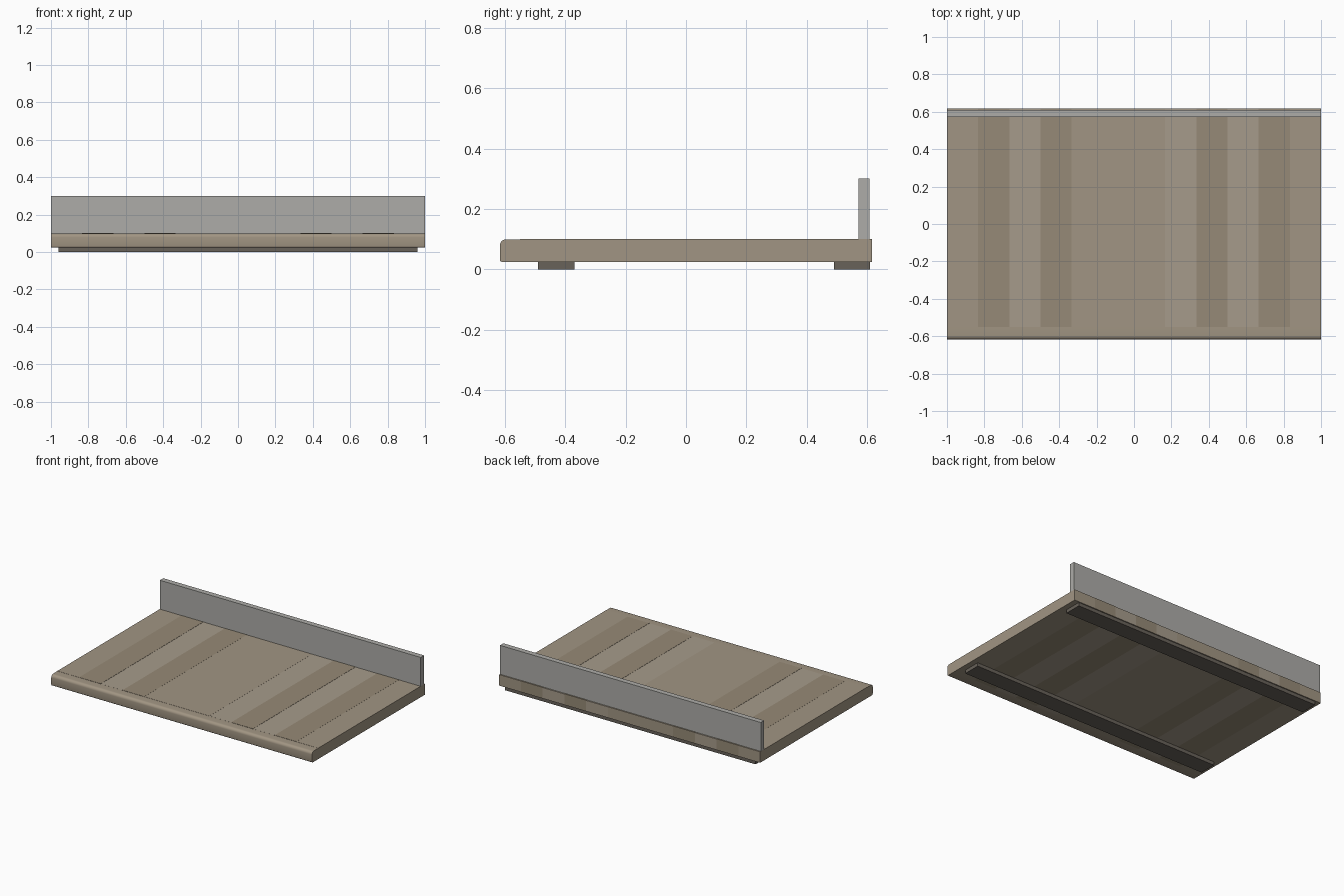
import bpy, bmesh, math

if "Cube" in bpy.data.objects:
    bpy.data.objects.remove(bpy.data.objects["Cube"])


def material(name, rgb):
    m = bpy.data.materials.new(name)
    # screen colour converted to linear
    m.diffuse_color = [(c / 255) ** 2.2 for c in rgb] + [1]
    m.use_nodes = True
    m.node_tree.nodes["Principled BSDF"].inputs["Base Color"].default_value = m.diffuse_color
    return m


def prism(name, profile, x0, x1, mat):
    """Extrude a (y, z) outline along x."""
    bm = bmesh.new()
    face = bm.faces.new([bm.verts.new((x0, y, z)) for y, z in profile])
    new = bmesh.ops.extrude_face_region(bm, geom=[face])["geom"]
    verts = [g for g in new if isinstance(g, bmesh.types.BMVert)]
    bmesh.ops.translate(bm, verts=verts, vec=(x1 - x0, 0, 0))
    bmesh.ops.recalc_face_normals(bm, faces=bm.faces)
    me = bpy.data.meshes.new(name)
    bm.to_mesh(me)
    bm.free()
    me.materials.append(mat)
    ob = bpy.data.objects.new(name, me)
    bpy.context.collection.objects.link(ob)
    return ob


def rect(y0, y1, z0, z1):
    return [(y0, z0), (y1, z0), (y1, z1), (y0, z1)]


def arc(cy, cz, r, a0, a1, n=6):
    angles = [math.radians(a0 + (a1 - a0) * i / n) for i in range(n + 1)]
    return [(cy + r * math.cos(a), cz + r * math.sin(a)) for a in angles]


DEPTH, BOTTOM, TOP = 0.617, 0.024, 0.1

wood = {
    "base": material("wood_base", (160, 148, 130)),
    "dark": material("wood_dark", (149, 137, 118)),
    "light": material("wood_light", (165, 154, 138)),
}
stone = material("splash_grey", (172, 171, 167)) 
rail_mat = material("rail_dark", (104, 98, 90))

# Full-depth planks with tiny height steps between neighbours
tones = ["base", "dark", "light", "dark", "base", "base",
         "base", "light", "dark", "light", "dark", "base"]
step = {"base": 0.0, "dark": 0.0006, "light": -0.0006}
width = 2 / len(tones)
for i, tone in enumerate(tones):
    x = -1 + i * width
    prism(f"plank_{i + 1}", rect(-0.55, DEPTH, BOTTOM, TOP + step[tone]),
          x, x + width, wood[tone])

# Rounded front nosing
outline = ([(-0.55, BOTTOM), (-0.55, TOP - 0.001)]
           + arc(-DEPTH + 0.02, TOP - 0.021, 0.02, 90, 180)
           + arc(-DEPTH + 0.008, BOTTOM + 0.008, 0.008, 180, 270, 3))
nosing = prism("front_nosing", outline, -1, 1, wood["base"])
bpy.context.view_layer.objects.active = nosing
nosing.select_set(True)
bpy.ops.object.shade_smooth_by_angle(angle=math.radians(35))

# Upright board along the back
prism("back_splash", rect(0.572, 0.609, TOP, 0.3), -1, 1, stone)

# Support rails underneath
for name, y in (("front_rail", -0.43), ("back_rail", 0.55)):
    prism(name, rect(y - 0.06, y + 0.06, 0, BOTTOM), -0.96, 0.96, rail_mat)
